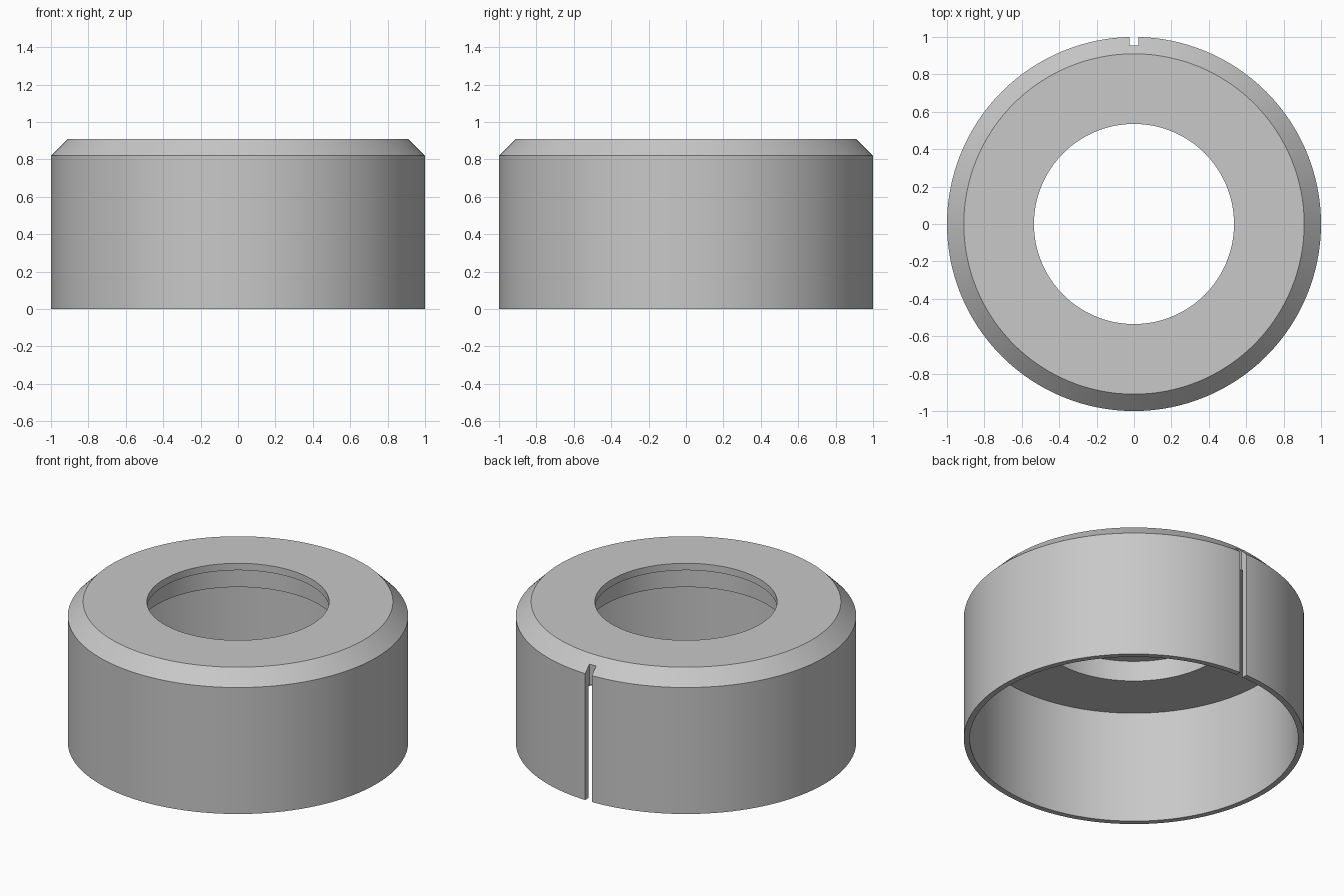
import bpy
import bmesh
import math
from mathutils import Matrix

SEGMENTS = 128

cube = bpy.data.objects.get("Cube")
if cube:
    bpy.data.objects.remove(cube, do_unlink=True)

grey = bpy.data.materials.new("plain grey")
grey.use_nodes = True
colour = (0.58, 0.58, 0.58, 1)
grey.diffuse_color = colour
grey.node_tree.nodes["Principled BSDF"].inputs["Base Color"].default_value = colour


def add_object(name, bm):
    bmesh.ops.recalc_face_normals(bm, faces=bm.faces)
    mesh = bpy.data.meshes.new(name)
    bm.to_mesh(mesh)
    bm.free()
    mesh.materials.append(grey)
    obj = bpy.data.objects.new(name, mesh)
    bpy.context.collection.objects.link(obj)
    return obj


def lathe(name, profile):
    """Revolve a closed (radius, height) profile about the z axis."""
    bm = bmesh.new()
    rings = []
    for r, z in profile:
        angles = [math.tau * i / SEGMENTS for i in range(SEGMENTS)]
        rings.append([bm.verts.new((r * math.cos(a), r * math.sin(a), z)) for a in angles])
    for k, upper in enumerate(rings):
        lower = rings[k - 1]
        for i in range(SEGMENTS):
            j = (i + 1) % SEGMENTS
            bm.faces.new((lower[i], lower[j], upper[j], upper[i]))
    return add_object(name, bm)


# Hollow cap: thin skirt, chamfered shoulder, thick top with a stepped bore
cap = lathe("ring_cap", [
    (0.965, 0), (1, 0), (1, 0.82), (0.91, 0.91), (0.535, 0.91),
    (0.535, 0.865), (0.586, 0.865), (0.586, 0.732), (0.965, 0.732),
])

# Narrow full-height slot through the back of the skirt
bm = bmesh.new()
bmesh.ops.create_cube(bm, size=1, matrix=Matrix.Translation((0, 1.005, 0.5))
                      @ Matrix.Diagonal((0.048, 0.1, 1.4, 1)))
cutter = add_object("slot_cutter", bm)
cutter.hide_render = True

slot = cap.modifiers.new("back_slot", "BOOLEAN")
slot.operation = "DIFFERENCE"
slot.solver = "EXACT"
slot.object = cutter

bpy.ops.object.select_all(action="DESELECT")
cap.select_set(True)
bpy.context.view_layer.objects.active = cap
bpy.ops.object.modifier_apply(modifier=slot.name)
bpy.data.objects.remove(cutter, do_unlink=True)

# Smooth round walls with crisp edges
bpy.ops.object.shade_smooth_by_angle(angle=math.radians(30))
